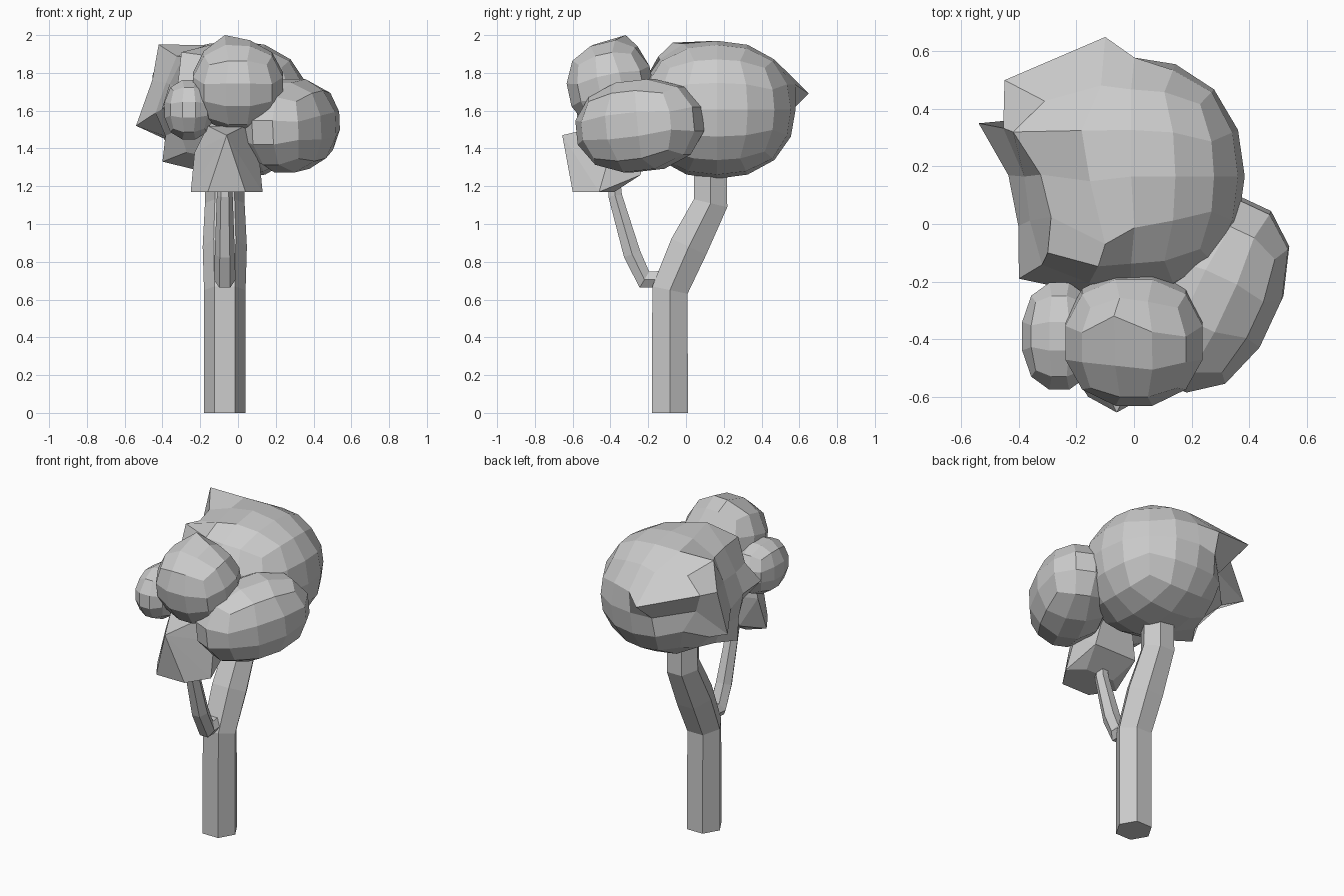
import bpy, bmesh, math
from mathutils import Vector, Euler

if "Cube" in bpy.data.objects:
    bpy.data.objects.remove(bpy.data.objects["Cube"])


def finish(name, bm):
    bmesh.ops.recalc_face_normals(bm, faces=bm.faces)
    mesh = bpy.data.meshes.new(name)
    bm.to_mesh(mesh)
    bm.free()
    obj = bpy.data.objects.new(name, mesh)
    bpy.context.collection.objects.link(obj)
    return obj


def limb(name, x, path):
    """Six-sided tube bending in the YZ plane; path rows are (y, z, radius)."""
    bm = bmesh.new()
    pts = [Vector((x, y, z)) for y, z, r in path]
    side = Vector((1, 0, 0))
    rings = []
    for i, p in enumerate(pts):
        ahead = (pts[min(i + 1, len(pts) - 1)] - p).normalized()
        behind = (p - pts[max(i - 1, 0)]).normalized()
        normal = (ahead + behind).normalized().cross(side)
        r = path[i][2]
        rings.append([bm.verts.new(p + r * (math.cos(k * math.pi / 3) * side
                                            + math.sin(k * math.pi / 3) * normal))
                      for k in range(6)])
    for a, b in zip(rings, rings[1:]):
        for k in range(6):
            bm.faces.new((a[k], a[(k + 1) % 6], b[(k + 1) % 6], b[k]))
    bm.faces.new(rings[0])
    bm.faces.new(rings[-1])
    return finish(name, bm)


def clump(name, center, size, turn=(0, 0, 0), pulls=(), cuts=2):
    """Faceted leaf ball from a rounded cube; pulls drag the nearest free
    vertex to a point and its neighbours part of the way."""
    bm = bmesh.new()
    bmesh.ops.create_cube(bm, size=2)
    bmesh.ops.subdivide_edges(bm, edges=bm.edges[:], cuts=cuts, use_grid_fill=True)
    rot = Euler([math.radians(a) for a in turn]).to_matrix()
    for v in bm.verts:
        d = Vector([math.tan(c * math.pi / 4) for c in v.co])
        d /= sum(abs(c) ** 2.2 for c in d) ** (1 / 2.2)
        v.co = Vector(center) + rot @ Vector([c * s for c, s in zip(d, size)])
    free = set(bm.verts)
    for p in pulls:
        target = Vector(p)
        v = min(free, key=lambda w: (w.co - target).length)
        delta = target - v.co
        v.co = target
        free.discard(v)
        for e in v.link_edges:
            n = e.other_vert(v)
            if n in free:
                n.co += delta * 0.2
    return finish(name, bm)


# Trunk and side branch
limb("trunk", -0.07, [(-0.085, 0, 0.11), (-0.085, 0.65, 0.11), (0.015, 0.88, 0.117),
                      (0.13, 1.11, 0.105), (0.13, 1.35, 0.1)])
limb("branch", -0.07, [(-0.1, 0.71, 0.05), (-0.22, 0.705, 0.057), (-0.285, 0.84, 0.053),
                       (-0.375, 1.15, 0.042), (-0.38, 1.25, 0.035)])

# Main crown with its ragged left side and rear point
clump("main_crown", (-0.01, 0.165, 1.605), (0.395, 0.415, 0.365), (0, 0, 0),
      [(-0.10, 0.65, 1.69), (-0.54, 0.35, 1.52), (-0.45, 0.50, 1.80),
       (-0.42, 0.32, 1.95), (-0.33, 0.37, 1.62), (-0.40, 0.05, 1.33),
       (-0.40, -0.19, 1.62), (-0.30, -0.10, 1.91), (-0.10, -0.07, 1.96)], 3)

# Smaller leaf clumps
clump("right_clump", (0.275, -0.245, 1.52), (0.235, 0.36, 0.25), (6, 0, -25))
clump("top_clump", (0, -0.4, 1.73), (0.25, 0.235, 0.24), (12, 0, 0), [(-0.07, -0.32, 2.0)])
clump("left_clump", (-0.26, -0.39, 1.605), (0.135, 0.195, 0.165))

# Angular lower clump, hulled from its corner points
bm = bmesh.new()
for half, y, z in [(0, -0.655, 1.47), (0.1, -0.60, 1.17), (0.19, -0.46, 1.17),
                   (0.17, -0.40, 1.38), (0.1, -0.38, 1.17), (0.15, -0.24, 1.26),
                   (0.11, -0.22, 1.45), (0.1, -0.45, 1.52)]:
    for s in ((1, -1) if half else (1,)):
        bm.verts.new((-0.06 + s * half, y, z))
bmesh.ops.convex_hull(bm, input=bm.verts)
finish("lower_clump", bm)
